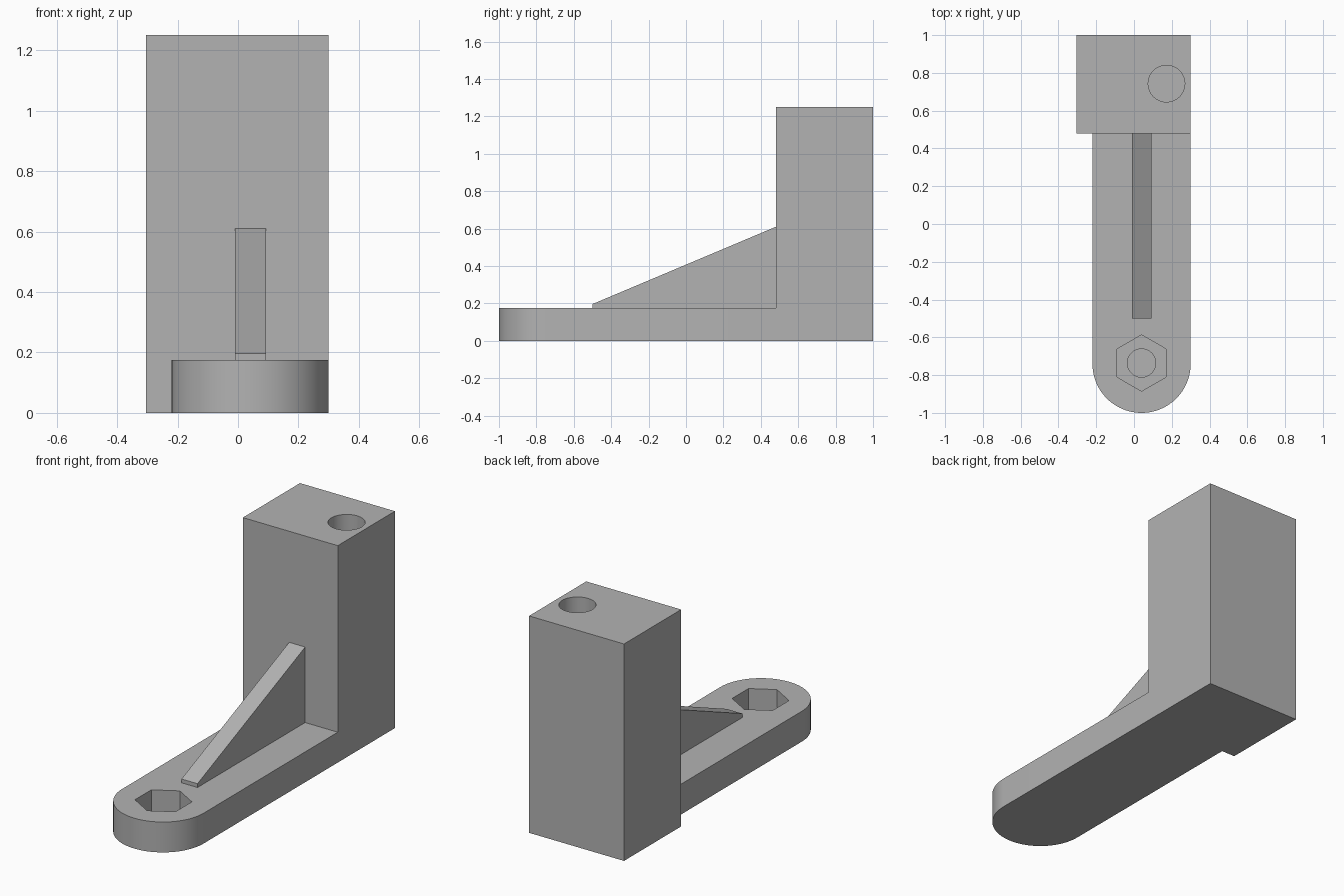
import bpy, bmesh, math
from mathutils import Vector

cube = bpy.data.objects.get("Cube")
if cube:
    bpy.data.objects.remove(cube, do_unlink=True)

GREY = (0.45, 0.45, 0.45, 1.0)
grey = bpy.data.materials.new("plain grey")
grey.use_nodes = True
grey.diffuse_color = GREY
grey.node_tree.nodes["Principled BSDF"].inputs["Base Color"].default_value = GREY


def prism(name, outline, direction):
    """Closed solid made by sweeping an outline of 3D points along a vector."""
    bm = bmesh.new()
    face = bm.faces.new([bm.verts.new(p) for p in outline])
    swept = bmesh.ops.extrude_face_region(bm, geom=[face])["geom"]
    verts = [g for g in swept if isinstance(g, bmesh.types.BMVert)]
    bmesh.ops.translate(bm, verts=verts, vec=Vector(direction))
    bmesh.ops.recalc_face_normals(bm, faces=bm.faces)
    mesh = bpy.data.meshes.new(name)
    bm.to_mesh(mesh)
    bm.free()
    mesh.materials.append(grey)
    obj = bpy.data.objects.new(name, mesh)
    bpy.context.collection.objects.link(obj)
    return obj


def arc(cx, cy, z, radius, start, sweep, count):
    """Points along an arc, angles in degrees."""
    angles = [math.radians(start + sweep * i / count) for i in range(count + 1)]
    return [(cx + radius * math.cos(a), cy + radius * math.sin(a), z) for a in angles]


def ring(cx, cy, z, radius, sides, start=0):
    return arc(cx, cy, z, radius, start, 360, sides)[:-1]


def combine(target, tool, operation):
    """Merge or cut with a tool, then discard the tool."""
    mod = target.modifiers.new(operation.lower(), 'BOOLEAN')
    mod.operation, mod.object, mod.solver = operation, tool, 'EXACT'
    bpy.context.view_layer.objects.active = target
    bpy.ops.object.modifier_apply(modifier=mod.name)
    bpy.data.objects.remove(tool, do_unlink=True)


# Main dimensions
FOOT_X, NUT_Y, FOOT_R, FOOT_H = 0.04, -0.74, 0.26, 0.175
LEFT, RIGHT = FOOT_X + FOOT_R, -0.305
WALL_Y, BACK_Y, TOP = 0.48, 1.0, 1.25

# Upright post
bracket = prism("bracket", [(RIGHT, WALL_Y, 0), (LEFT, WALL_Y, 0),
                            (LEFT, BACK_Y, 0), (RIGHT, BACK_Y, 0)], (0, 0, TOP))

# Foot with rounded front end
foot = prism("foot", arc(FOOT_X, NUT_Y, 0, FOOT_R, 180, 180, 48)
             + [(LEFT, 0.7, 0), (FOOT_X - FOOT_R, 0.7, 0)], (0, 0, FOOT_H))
combine(bracket, foot, 'UNION')

# Sloping stiffening rib, sunk slightly into foot and post
rib = prism("rib", [(-0.01, -0.5, 0.1), (-0.01, -0.5, 0.197), (-0.01, WALL_Y, 0.61),
                    (-0.01, 0.6, 0.61), (-0.01, 0.6, 0.1)], (0.102, 0, 0))
combine(bracket, rib, 'UNION')

# Hexagonal nut pocket, screw recess below it, and blind hole in the post
combine(bracket, prism("nut_pocket", ring(FOOT_X, NUT_Y + 0.004, 0.045, 0.149, 6, 30),
                       (0, 0, 0.3)), 'DIFFERENCE')
combine(bracket, prism("screw_recess", ring(FOOT_X, NUT_Y + 0.004, 0.012, 0.075, 40),
                       (0, 0, 0.2)), 'DIFFERENCE')
combine(bracket, prism("post_hole", ring(0.172, 0.743, 0.6, 0.097, 48),
                       (0, 0, 1)), 'DIFFERENCE')

# Smooth curved walls, crisp edges
bpy.ops.object.select_all(action='DESELECT')
bracket.select_set(True)
bpy.context.view_layer.objects.active = bracket
bpy.ops.object.shade_smooth_by_angle(angle=math.radians(25))
